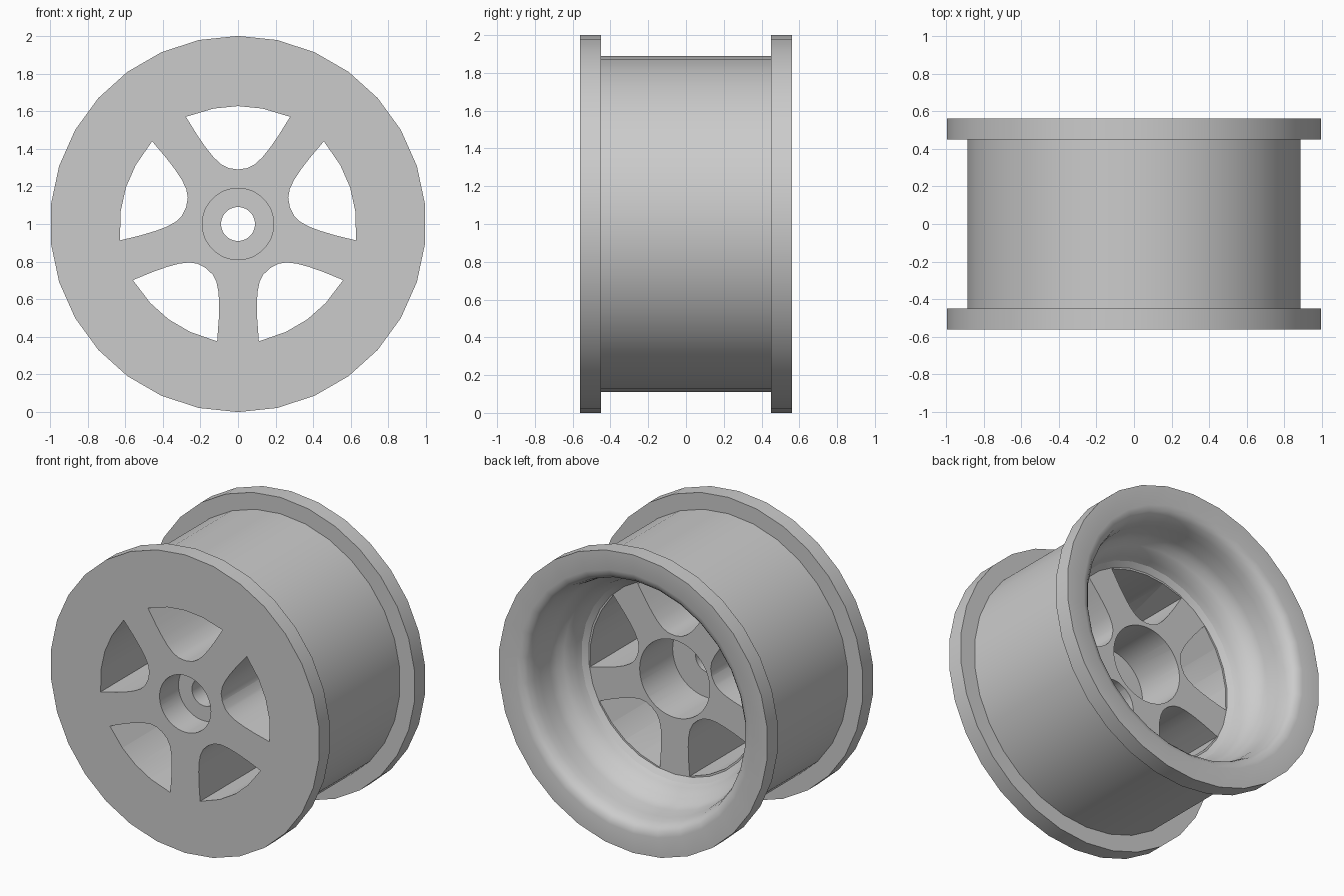
import bpy, bmesh
from math import sin, cos, tau, pi

if "Cube" in bpy.data.objects:
    bpy.data.objects.remove(bpy.data.objects["Cube"], do_unlink=True)

grey = bpy.data.materials.new("plain grey")
grey.use_nodes = True
colour = (0.6, 0.6, 0.6, 1)
grey.diffuse_color = colour
grey.node_tree.nodes["Principled BSDF"].inputs["Base Color"].default_value = colour


def lathe(bm, profile, sides):
    """Revolve (radius, y) points about the axle; end points lie on the axis."""
    rings = []
    for r, y in profile:
        n = 1 if r == 0 else sides
        rings.append([bm.verts.new((r * sin(tau * i / sides), y, 1 + r * cos(tau * i / sides)))
                      for i in range(n)])
    for a, b in zip(rings, rings[1:]):
        for i in range(sides):
            j = (i + 1) % sides
            corners = [a[i % len(a)], a[j % len(a)], b[j % len(b)], b[i % len(b)]]
            bm.faces.new(list(dict.fromkeys(corners)))


def make_object(name, bm):
    bmesh.ops.recalc_face_normals(bm, faces=bm.faces)
    mesh = bpy.data.meshes.new(name)
    bm.to_mesh(mesh)
    bm.free()
    mesh.materials.append(grey)
    obj = bpy.data.objects.new(name, mesh)
    bpy.context.collection.objects.link(obj)
    return obj


# Rim: flanges, barrel, rounded rear lip, stepped well and thick front disc
bm = bmesh.new()
lathe(bm, [(0, -.56), (1, -.56), (1, -.45), (.89, -.45), (.89, .45), (1, .45), (1, .56),
           (.87, .56), (.835, .55), (.81, .525), (.795, .48), (.785, .43), (.775, .34),
           (.76, .29), (.73, .255), (.705, .225), (.69, .18), (.675, .145), (.64, .12),
           (0, .12)], 30)
rim = make_object("wheel_rim", bm)

# Cutter for the stepped axle bore
bm = bmesh.new()
lathe(bm, [(0, -.7), (.19, -.7), (.19, -.36), (.09, -.36), (.09, -.23),
           (.26, -.23), (.26, .3), (0, .3)], 60)

# Five window prisms between the spokes, each mirrored about its own centre line
half = [(0, .29), (.05, .297), (.09, .318), (.13, .355), (.17, .405),
        (.215, .47), (.277, .57), (.13, .614), (0, .627)]
outline = half + [(-x, r) for x, r in half[-2:0:-1]]
for k in range(5):
    c, s = cos(tau * k / 5), sin(tau * k / 5)
    front, back = [[bm.verts.new((x * c + r * s, y, 1 - x * s + r * c)) for x, r in outline]
                   for y in (-.7, .3)]
    bm.faces.new(front)
    bm.faces.new(back)
    for i in range(len(outline)):
        j = (i + 1) % len(outline)
        bm.faces.new((front[i], front[j], back[j], back[i]))
cutter = make_object("opening_cutter", bm)
cutter.hide_render = True

# Cut the openings and bake the result
cut = rim.modifiers.new("openings", "BOOLEAN")
cut.operation = "DIFFERENCE"
cut.solver = "EXACT"
cut.object = cutter
bpy.ops.object.select_all(action="DESELECT")
bpy.context.view_layer.objects.active = rim
rim.select_set(True)
bpy.ops.object.modifier_apply(modifier=cut.name)
bpy.data.objects.remove(cutter, do_unlink=True)

# Smooth rounded surfaces, keep machined edges crisp
bpy.ops.object.shade_smooth_by_angle(angle=pi / 6)
